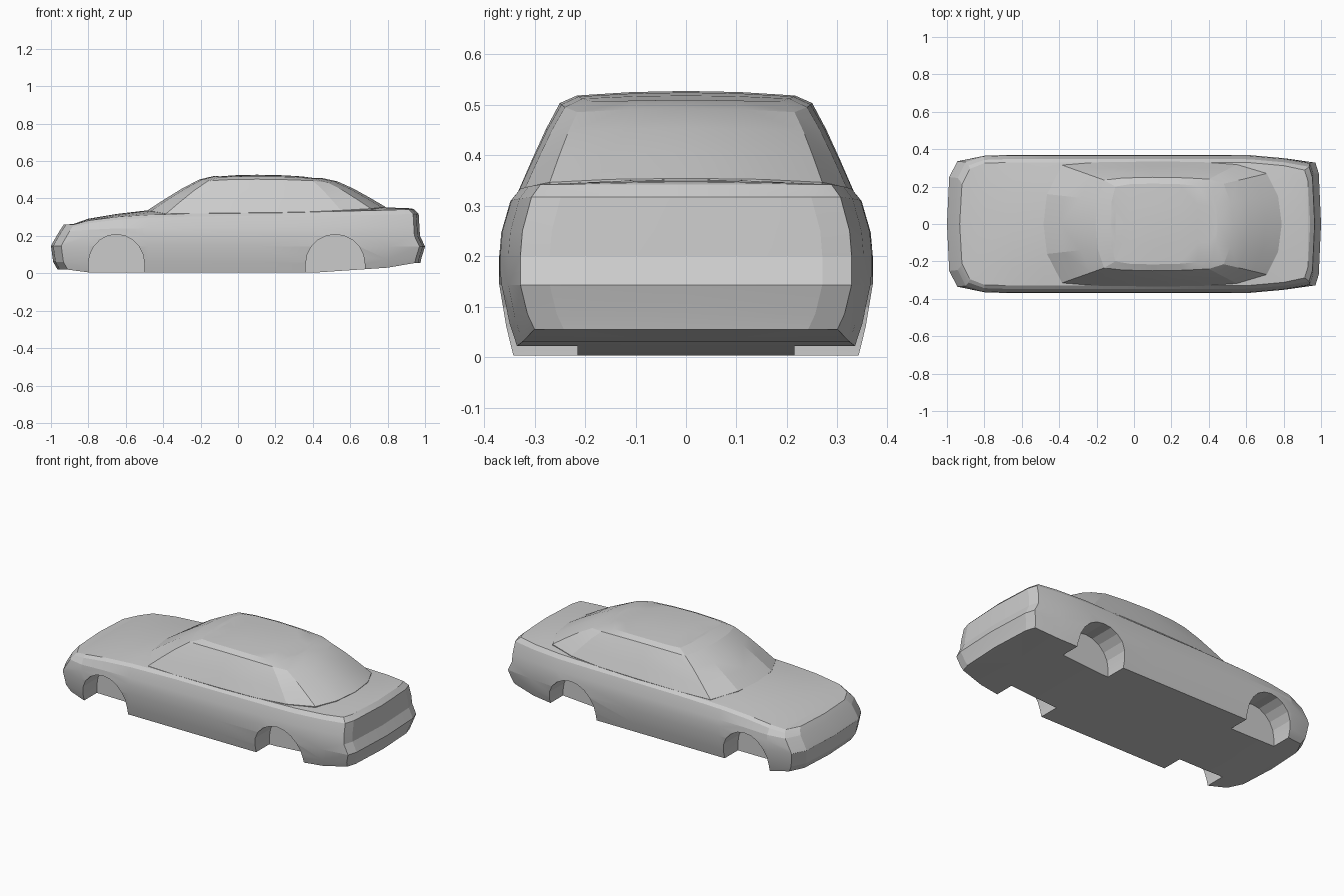
import bpy
import bmesh
import math

default_cube = bpy.data.objects.get("Cube")
if default_cube:
    bpy.data.objects.remove(default_cube, do_unlink=True)

paint = bpy.data.materials.new("light_grey_paint")
paint.use_nodes = True
paint.diffuse_color = (0.6, 0.6, 0.6, 1)
paint.node_tree.nodes["Principled BSDF"].inputs["Base Color"].default_value = (0.6, 0.6, 0.6, 1)


def interpolate(points, x):
    """Height at x on a polyline of (x, z) points."""
    if x <= points[0][0]:
        return points[0][1]
    for (xa, za), (xb, zb) in zip(points, points[1:]):
        if x <= xb:
            return za + (zb - za) * (x - xa) / (xb - xa)
    return points[-1][1]


def make_object(name, bm):
    bmesh.ops.recalc_face_normals(bm, faces=bm.faces)
    mesh = bpy.data.meshes.new(name)
    bm.to_mesh(mesh)
    bm.free()
    mesh.materials.append(paint)
    obj = bpy.data.objects.new(name, mesh)
    bpy.context.collection.objects.link(obj)
    return obj


def mirrored_loft(name, rails):
    """Skin a list of rails and their mirror images into one closed shell."""
    bm = bmesh.new()
    shared = {}

    def vertex(point):
        key = tuple(round(c, 4) + 0.0 for c in point)
        if key not in shared:
            shared[key] = bm.verts.new(key)
        return shared[key]

    for side in (1, -1):
        for low, high in zip(rails, rails[1:]):
            for i in range(len(low) - 1):
                corners = (low[i], low[i + 1], high[i + 1], high[i])
                ring = [vertex((x, y * side, z)) for x, y, z in corners]
                ring = list(dict.fromkeys(ring))
                if len(ring) > 2 and not bm.faces.get(ring):
                    bm.faces.new(ring)
    return make_object(name, bm)


def narrowed(rail, factor, rise=None):
    """Copy a rail towards the centre line, raised by a crown."""
    rise = rise or [0] * len(rail)
    return [(x, y * factor, z + r * (1 - factor ** 2))
            for (x, y, z), r in zip(rail, rise)]


# Lower body: plan outline from nose centre, round the side, to tail centre
plan = [(-1, 0), (-.988, .25), (-.945, .335), (-.8, .365), (-.65, .37),
        (-.48, .37), (-.2, .37), (.1, .37), (.4, .37), (.62, .368),
        (.8, .352), (.97, .328), (.988, .27), (1, 0)]
crown = [0, 0, .004, .01, .016, .025, .02, .02, .02, .02, .014, .006, .004, 0]


def body_rail(heights, nose_inset, tail_inset, side_inset):
    rail = []
    for i, (x, y) in enumerate(plan):
        z = interpolate(heights, x)
        if i < 3:
            x += nose_inset
        elif i >= len(plan) - 3:
            x -= tail_inset
        rail.append((x, max(y - side_inset, 0), z))
    return rail


sill = body_rail([(-.95, .02), (-.8, .005), (-.65, .003), (.4, .003), (.8, .03), (.97, .055)],
                 .035, .025, .028)
bumper_low = body_rail([(-.9, .06), (.6, .06), (.97, .085)], .012, .018, .014)
bumper_mid = body_rail([(-1, .145), (1, .143)], 0, 0, 0)
bumper_top = body_rail([(-.95, .165), (-.8, .2), (1, .2)], .01, .027, 0)
belt = body_rail([(-.95, .225), (-.65, .24), (1, .25)], .045, .03, .004)
shoulder = body_rail([(-.95, .248), (-.65, .286), (-.4, .303), (.6, .31), (.97, .317)],
                     .06, .034, .022)
deck_edge = body_rail([(-.95, .26), (-.8, .282), (-.65, .301), (-.48, .312), (-.2, .32),
                       (.4, .328), (.97, .342)], .068, .058, .04)

body = mirrored_loft("car_body", [
    narrowed(sill, 0), sill, bumper_low, bumper_mid, bumper_top, belt, shoulder,
    deck_edge, narrowed(deck_edge, .7, crown), narrowed(deck_edge, .35, crown),
    narrowed(deck_edge, 0, crown)])


# Wheel wells: arched pockets cut into both flanks
def wheel_cutter(centre, radius, side):
    bm = bmesh.new()
    outline = [(centre + radius, -.1)]
    for i in range(11):
        angle = math.pi * i / 10
        outline.append((centre + radius * math.cos(angle), .05 + .158 * math.sin(angle)))
    outline.append((centre - radius, -.1))
    inner = [bm.verts.new((x, side * .215, z)) for x, z in outline]
    face = bm.faces.new(inner)
    pushed = bmesh.ops.extrude_face_region(bm, geom=[face])["geom"]
    outer = [v for v in pushed if isinstance(v, bmesh.types.BMVert)]
    bmesh.ops.translate(bm, verts=outer, vec=(0, side * .3, 0))
    cutter = make_object("wheel_well_cutter", bm)
    cutter.hide_render = True
    return cutter


bpy.context.view_layer.objects.active = body
for centre, radius in ((-.65, .15), (.52, .158)):
    for side in (1, -1):
        cutter = wheel_cutter(centre, radius, side)
        cut = body.modifiers.new("wheel_well", 'BOOLEAN')
        cut.operation = 'DIFFERENCE'
        cut.solver = 'EXACT'
        cut.object = cutter
        bpy.ops.object.modifier_apply(modifier=cut.name)
        bpy.data.objects.remove(cutter, do_unlink=True)

# Cabin: window base, window top and roof rim, each from windscreen to rear window
base = [(x, y, interpolate([(-.48, .336), (-.385, .318), (.4, .328), (.7, .345), (.79, .354)], x))
        for x, y in ((-.485, 0), (-.465, .16), (-.385, .315), (-.2, .33), (.1, .334),
                     (.35, .332), (.55, .318), (.71, .27), (.77, .15), (.79, 0))]
window_top = [(x, y, z) for x, y, z in
              ((-.205, 0, .502), (-.195, .13, .5), (-.16, .235, .494), (-.06, .246, .5),
               (.1, .25, .503), (.27, .247, .5), (.4, .24, .495), (.48, .215, .485),
               (.515, .12, .49), (.53, 0, .492))]
roof_rim = [(x, y, z) for x, y, z in
            ((-.125, 0, .521), (-.12, .12, .519), (-.1, .2, .514), (-.02, .213, .517),
             (.1, .216, .518), (.24, .213, .516), (.34, .205, .512), (.41, .185, .506),
             (.44, .1, .508), (.45, 0, .509))]


def blend(a, b, t, bulge):
    """Rail between two others, swelling outward a little."""
    return [tuple(p + (q - p) * t for p, q in zip(pa, pb))[:2]
            + (pa[2] + (pb[2] - pa[2]) * t + bulge,) for pa, pb in zip(a, b)]


hidden_foot = [(x, y * .97, .29) for x, y, z in base]
roof_crown = [0, .002, .004, .007, .009, .008, .006, .003, .001, 0]
cabin = mirrored_loft("cabin", [
    narrowed(hidden_foot, 0), hidden_foot, base,
    blend(base, window_top, .33, .005), blend(base, window_top, .67, .007),
    window_top, roof_rim,
    narrowed(roof_rim, .5, roof_crown), narrowed(roof_rim, 0, roof_crown)])

# Soften the gentle curves, keep the creases
for part in (body, cabin):
    bpy.ops.object.select_all(action='DESELECT')
    part.select_set(True)
    bpy.context.view_layer.objects.active = part
    bpy.ops.object.shade_smooth_by_angle(angle=math.radians(12))
